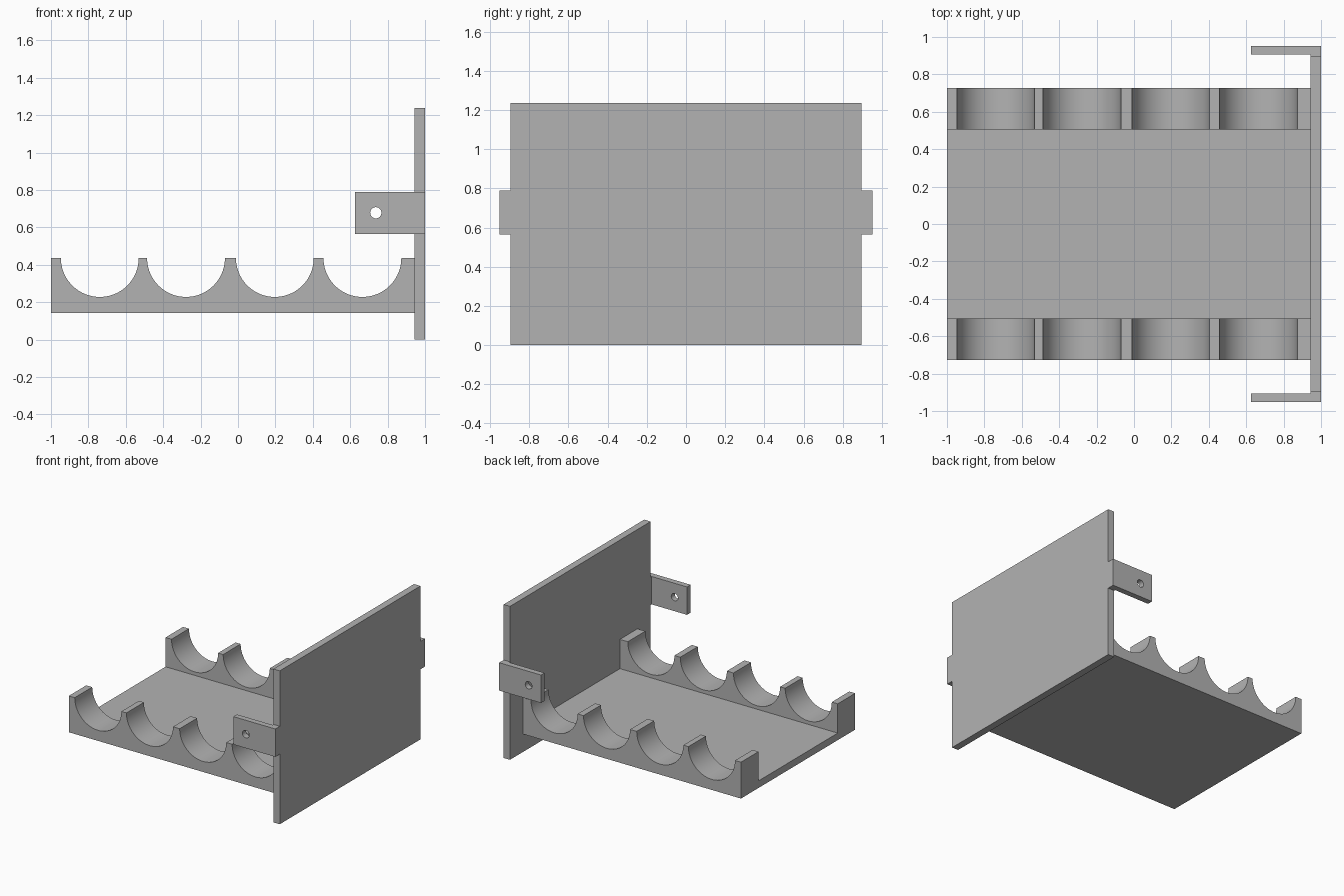
import bpy, bmesh, math
from mathutils import Matrix, Vector

cube = bpy.data.objects.get("Cube")
if cube:
    bpy.data.objects.remove(cube, do_unlink=True)

grey = bpy.data.materials.new("matte grey")
grey.use_nodes = True
colour = (0.45, 0.45, 0.45, 1)
grey.diffuse_color = colour
grey.node_tree.nodes["Principled BSDF"].inputs["Base Color"].default_value = colour


def add_object(name, bm):
    bmesh.ops.recalc_face_normals(bm, faces=bm.faces)
    mesh = bpy.data.meshes.new(name)
    bm.to_mesh(mesh)
    bm.free()
    mesh.materials.append(grey)
    obj = bpy.data.objects.new(name, mesh)
    bpy.context.collection.objects.link(obj)
    return obj


def extrude_profile(name, points, direction):
    """Closed outline swept along a straight vector."""
    bm = bmesh.new()
    face = bm.faces.new([bm.verts.new(p) for p in points])
    swept = bmesh.ops.extrude_face_region(bm, geom=[face], use_keep_orig=True)
    verts = [v for v in swept["geom"] if isinstance(v, bmesh.types.BMVert)]
    bmesh.ops.translate(bm, verts=verts, vec=Vector(direction))
    return add_object(name, bm)


def bore(obj, centres, z, radius, segments):
    """Cut round bores running along y through an object."""
    bm = bmesh.new()
    for x in centres:
        place = Matrix.Translation((x, 0, z)) @ Matrix.Rotation(math.pi / 2, 4, 'X')
        bmesh.ops.create_cone(bm, cap_ends=True, segments=segments, radius1=radius,
                              radius2=radius, depth=3, matrix=place)
    cutter = add_object("bore_cutter", bm)
    cutter.hide_render = True
    mod = obj.modifiers.new("bores", 'BOOLEAN')
    mod.operation = 'DIFFERENCE'
    mod.solver = 'EXACT'
    mod.object = cutter
    bpy.ops.object.select_all(action='DESELECT')
    bpy.context.view_layer.objects.active = obj
    obj.select_set(True)
    bpy.ops.object.modifier_apply(modifier=mod.name)
    bpy.data.objects.remove(cutter, do_unlink=True)
    bpy.ops.object.shade_smooth_by_angle(angle=math.radians(30))


LEFT, PANEL_X, RIGHT = -1, 0.943, 1
BASE, FLOOR, RIM = 0.143, 0.2, 0.436
OUTER, INNER = 0.728, 0.505

# Tray: channel section with two scalloped cradle rails
section = [(-OUTER, BASE), (OUTER, BASE), (OUTER, RIM), (INNER, RIM),
           (INNER, FLOOR), (-INNER, FLOOR), (-INNER, RIM), (-OUTER, RIM)]
tray = extrude_profile("cradle_tray", [(LEFT, y, z) for y, z in section],
                       (PANEL_X - LEFT, 0, 0))
bore(tray, (-0.739, -0.278, 0.197, 0.665), RIM, 0.208, 96)

# Upright end panel
PANEL_Y = 0.896
extrude_profile("end_panel", [(PANEL_X, -PANEL_Y, 0), (RIGHT, -PANEL_Y, 0),
                              (RIGHT, PANEL_Y, 0), (PANEL_X, PANEL_Y, 0)], (0, 0, 1.237))

# Drilled mounting tabs on both edges of the panel
outline = [(RIGHT, PANEL_Y), (RIGHT, 0.953), (0.626, 0.953), (0.626, 0.907),
           (PANEL_X, 0.907), (PANEL_X, PANEL_Y)]
for side, label in ((1, "back"), (-1, "front")):
    tab = extrude_profile(label + "_mounting_tab",
                          [(x, side * y, 0.565) for x, y in outline], (0, 0, 0.225))
    bore(tab, (0.737,), 0.678, 0.03, 32)
